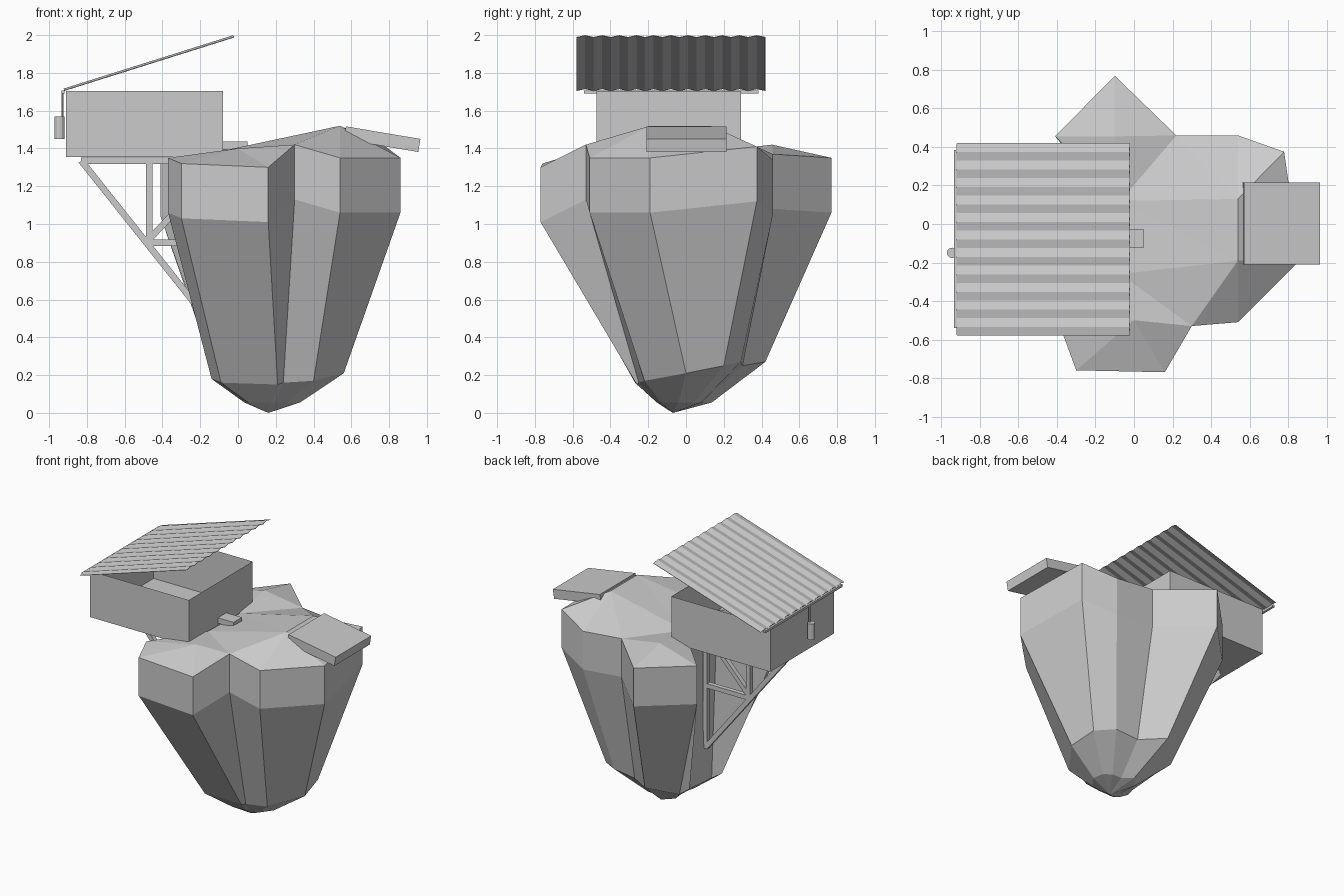
import bpy, bmesh, math
from mathutils import Vector

if "Cube" in bpy.data.objects:
    bpy.data.objects.remove(bpy.data.objects["Cube"])


def mesh_object(name, bm):
    bmesh.ops.recalc_face_normals(bm, faces=bm.faces)
    me = bpy.data.meshes.new(name)
    bm.to_mesh(me)
    bm.free()
    ob = bpy.data.objects.new(name, me)
    bpy.context.collection.objects.link(ob)
    return ob


def box(name, lo, hi, open_top=False):
    bm = bmesh.new()
    bmesh.ops.create_cube(bm, size=1)
    lo, hi = Vector(lo), Vector(hi)
    for v in bm.verts:
        v.co = (lo + hi) / 2 + v.co * (hi - lo)
    if open_top:
        top = max(bm.faces, key=lambda f: f.calc_center_median().z)
        bmesh.ops.delete(bm, geom=[top], context='FACES_ONLY')
    return mesh_object(name, bm)


def strut(name, a, b, w=0.034, y=-0.09):
    """Square bar between two (x, z) points in the bracket plane."""
    length = math.dist(a, b)
    ob = box(name, (-length / 2, -w / 2, -w / 2), (length / 2, w / 2, w / 2))
    ob.location = ((a[0] + b[0]) / 2, y, (a[1] + b[1]) / 2)
    ob.rotation_euler.y = -math.atan2(b[1] - a[1], b[0] - a[0])
    return ob


def cylinder(name, loc, r, depth, n=12):
    bm = bmesh.new()
    bmesh.ops.create_cone(bm, cap_ends=True, segments=n, radius1=r, radius2=r, depth=depth)
    ob = mesh_object(name, bm)
    ob.location = loc
    return ob


# Rock: rim point (x, y, z) and matching lower point (x, y, z)
rim = [(-.30, -.76, 1.32, -.09, -.27, .16), (.16, -.77, 1.30, .21, -.26, .15),
       (.30, -.53, 1.42, .24, -.25, .16), (.54, -.51, 1.35, .40, -.22, .17),
       (.86, -.19, 1.35, .56, .00, .21), (.78, .375, 1.41, .53, .20, .25),
       (.54, .46, 1.34, .40, .29, .27), (.22, .46, 1.37, .22, .30, .25),
       (-.10, .77, 1.35, .05, .42, .27), (-.41, .455, 1.33, -.12, .25, .20),
       (-.07, .12, 1.38, -.10, .10, .18), (-.07, -.26, 1.39, -.11, -.15, .17),
       (-.37, -.57, 1.35, -.14, -.23, .18)]
bm = bmesh.new()
top = [bm.verts.new(p[:3]) for p in rim]
wall = [bm.verts.new((p[0], p[1], p[2] - .29)) for p in rim]
low = [bm.verts.new(p[3:]) for p in rim]
tip = [bm.verts.new((.16 + .42 * (p[3] - .16), -.07 + .42 * (p[4] + .07), .055)) for p in rim]
n = len(rim)
for r0, r1 in ((top, wall), (wall, low), (low, tip)):
    for i in range(n):
        j = (i + 1) % n
        bm.faces.new((r0[i], r0[j], r1[j], r1[i]))
point = bm.verts.new((.16, -.07, 0))
for i in range(n):
    bm.faces.new((tip[i], tip[(i + 1) % n], point))
# Faceted upper surface: fans round the high points
front, back = bm.verts.new((0, -.5, 1.40)), bm.verts.new((-.1, .455, 1.42))
peak_a, peak_b = bm.verts.new((.54, -.19, 1.52)), bm.verts.new((.54, .13, 1.52))
for c, loop in ((front, [top[i] for i in (11, 12, 0, 1, 2, 11)]),
                (back, [top[i] for i in (7, 8, 9, 10, 7)]),
                (peak_a, [top[i] for i in (10, 11, 2, 3, 4)] + [peak_b, top[10]]),
                (peak_b, [top[i] for i in (4, 5, 6, 7, 10)])):
    for a, b in zip(loop, loop[1:]):
        bm.faces.new((c, a, b))
mesh_object("rock", bm)

# Tilted slab overhanging the right edge
slab = box("overhang_slab", (-.2, -.21, -.035), (.2, .215, .035))
slab.location = (.763, 0, 1.449)
slab.rotation_euler.y = math.radians(9.5)

# Hut box and doorstep
box("hut_walls", (-.91, -.475, 1.355), (-.08, .29, 1.705), open_top=True)
box("doorstep", (-.08, -.125, 1.395), (.05, -.025, 1.437))

# Corrugated lean-to roof
bm = bmesh.new()
waves = 22
rows = []
for i in range(waves + 1):
    y = .42 - i / waves
    h = .005 if i % 2 else -.005
    rows.append([bm.verts.new((x - h * .3, y, z + h * .95))
                 for x, z in ((-.922, 1.712), (-.022, 1.995))])
for a, b in zip(rows, rows[1:]):
    bm.faces.new((a[0], a[1], b[1], b[0]))
roof = mesh_object("corrugated_roof", bm)
solid = roof.modifiers.new("thickness", 'SOLIDIFY')
solid.thickness = .003
box("roof_rail", (-.935, -.54, 1.69), (-.918, .385, 1.708))

# Lantern hanging on the outer wall
cylinder("lantern", (-.945, -.15, 1.51), .027, .12)
cylinder("lantern_hook", (-.93, -.15, 1.63), .006, .13, 6)

# Timber bracket under the hut
strut("bracket_top_beam", (-.83, 1.335), (-.08, 1.335))
strut("bracket_wall_post", (-.11, 1.34), (-.11, .42))
strut("bracket_diagonal", (-.83, 1.335), (-.11, .43))
strut("bracket_upright", (-.47, 1.33), (-.47, .90))
strut("bracket_crossbar", (-.46, .90), (-.10, .90))
strut("bracket_brace", (-.47, .92), (-.11, 1.30))
